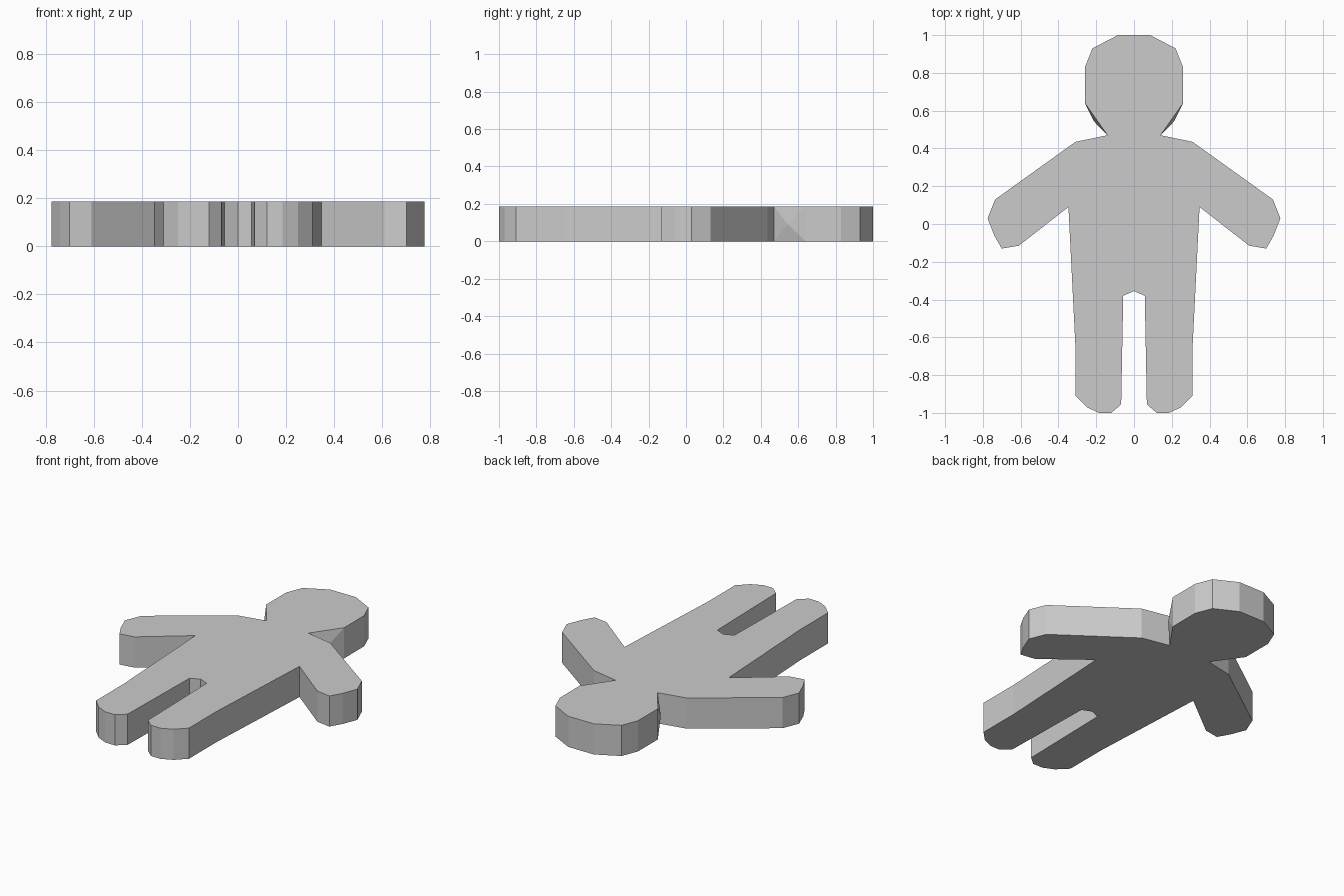
import bpy
import bmesh

cube = bpy.data.objects.get("Cube")
if cube:
    bpy.data.objects.remove(cube)

THICKNESS = 0.185

# One half of the silhouette, from crown to crotch
head = [(0.085, 1), (0.22, 0.93), (0.26, 0.83), (0.26, 0.64), (0.14, 0.47)]
arm = [(0.31, 0.435), (0.735, 0.13), (0.775, 0.03), (0.74, -0.06),
       (0.7, -0.13), (0.61, -0.115), (0.347, 0.09)]
leg = [(0.31, -0.65), (0.31, -0.91), (0.25, -0.97), (0.185, -1),
       (0.12, -1), (0.068, -0.955), (0.057, -0.38)]
crotch = [(0, -0.355)]
half = head + arm + leg
outline = half + crotch + [(-x, y) for x, y in reversed(half)]

# Plain grey finish
grey = bpy.data.materials.new("plain grey")
grey.use_nodes = True
colour = (0.6, 0.6, 0.6, 1)
grey.diffuse_color = colour
grey.node_tree.nodes["Principled BSDF"].inputs["Base Color"].default_value = colour

# Flat body cut from a slab
bm = bmesh.new()
base = bm.faces.new([bm.verts.new((x, y, 0)) for x, y in outline])
slab = bmesh.ops.extrude_face_region(bm, geom=[base], use_keep_orig=True)
top = [v for v in slab["geom"] if isinstance(v, bmesh.types.BMVert)]
bmesh.ops.translate(bm, verts=top, vec=(0, 0, THICKNESS))
bmesh.ops.recalc_face_normals(bm, faces=bm.faces)

# Slight bulge in the walls under the cheeks
cheeks = [f for f in bm.faces
          if len(f.verts) == 4 and 0.5 < f.calc_center_median().y < 0.6]
for v in bmesh.ops.poke(bm, faces=cheeks)["verts"]:
    v.co.x += 0.012 if v.co.x > 0 else -0.012
    v.co.y -= 0.012

mesh = bpy.data.meshes.new("flat_figure")
bm.to_mesh(mesh)
bm.free()
mesh.materials.append(grey)
figure = bpy.data.objects.new("flat_figure", mesh)
bpy.context.collection.objects.link(figure)
